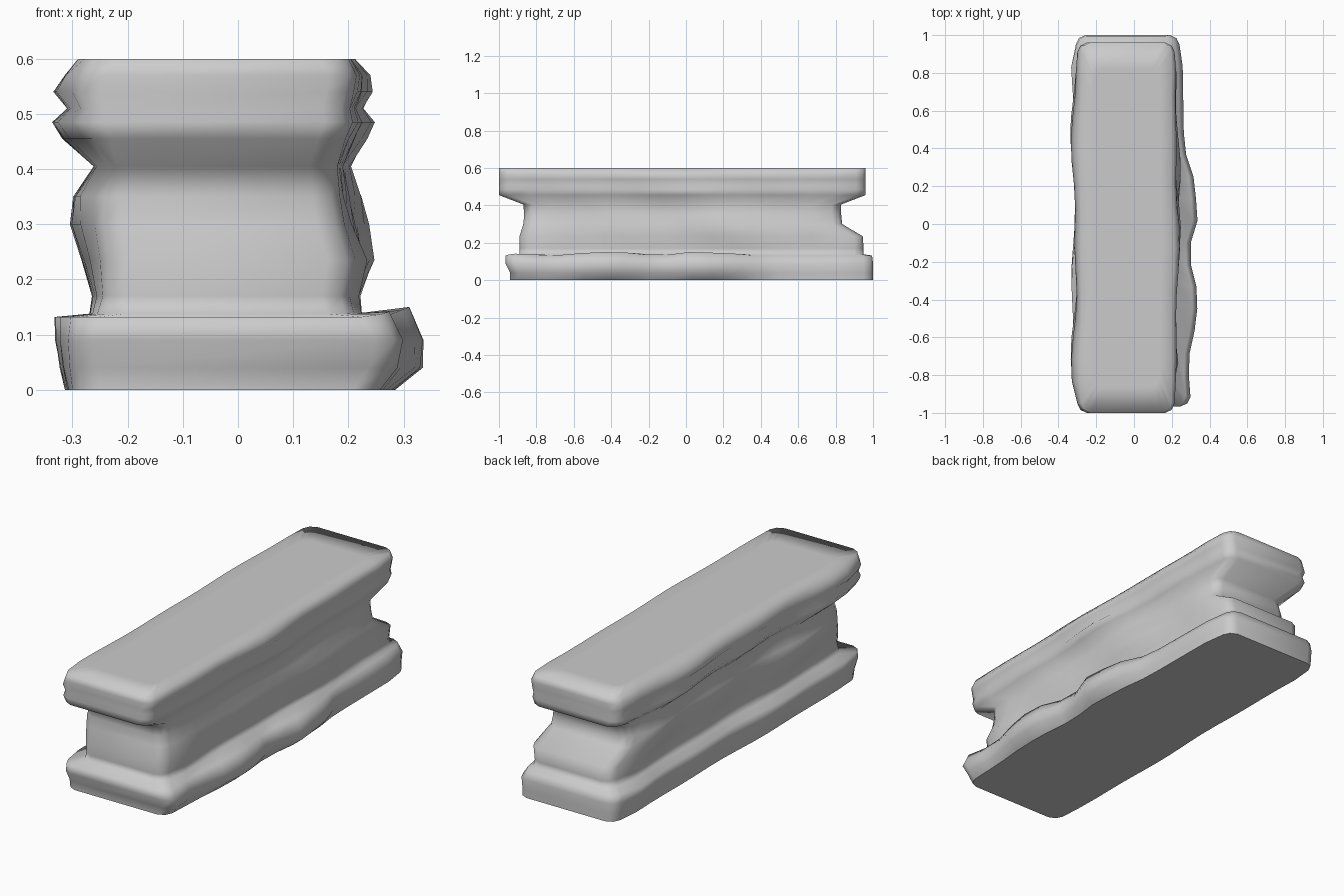
import bpy, bmesh
from math import sin, pi

if "Cube" in bpy.data.objects:
    bpy.data.objects.remove(bpy.data.objects["Cube"])

# Level profile: z, left x, right x, front y, back y, side roughness
LEVELS = [
    (0.00, -0.315, 0.265, -0.94, 1.00, 0.015),
    (0.04, -0.325, 0.285, -0.94, 1.00, 0.02),
    (0.09, -0.333, 0.290, -0.965, 1.00, 0.025),
    (0.132, -0.333, 0.265, -0.965, 0.995, 0.03),
    (0.138, -0.270, 0.225, -0.89, 0.95, 0.015),
    (0.17, -0.265, 0.222, -0.89, 0.95, 0.02),
    (0.235, -0.285, 0.248, -0.89, 0.945, 0.035),
    (0.30, -0.305, 0.238, -0.87, 0.835, 0.045),
    (0.35, -0.300, 0.225, -0.865, 0.83, 0.04),
    (0.405, -0.262, 0.205, -0.87, 0.83, 0.025),
    (0.455, -0.320, 0.235, -1.00, 0.96, 0.04),
    (0.485, -0.338, 0.248, -1.00, 0.96, 0.04),
    (0.51, -0.310, 0.228, -1.00, 0.96, 0.025),
    (0.54, -0.335, 0.245, -1.00, 0.96, 0.035),
    (0.57, -0.315, 0.240, -1.00, 0.96, 0.025),
    (0.60, -0.290, 0.212, -1.00, 0.96, 0.012),
]
# Bulges along the right side of the base: y, extra x
BULGE = [(-1, 0), (-0.92, 0.025), (-0.75, -0.01), (-0.5, 0.045), (-0.35, 0.045),
         (-0.15, -0.005), (0.03, 0.05), (0.25, 0.025), (0.4, -0.025), (1, -0.035)]
N = 16


def bulge(y):
    for (a, p), (b, q) in zip(BULGE, BULGE[1:]):
        if y <= b:
            return p + (q - p) * (y - a) / (b - a)
    return BULGE[-1][1]


def rough(y, phase):
    # 0 = fully out, 1 = fully worn in
    return 0.5 + 0.3 * sin(5 * y + phase) + 0.2 * sin(11 * y + 2.3 * phase)


def side(level, x, inward, phase, is_base):
    z, _, _, y0, y1, amp = level
    pts = []
    for i in range(N + 1):
        t = i / N
        y = y0 + 0.05 + (y1 - y0 - 0.10) * t
        w = rough(y, phase)
        if i in (0, N):
            w = 1
        px, pz = x + inward * amp * w, z
        if is_base:
            px = x + bulge(y) * (0.4 if z == 0 else 1)
            if i in (0, N):
                px -= 0.015
            if 0.1 < z < 0.135:
                pz += 0.4 * max(0, bulge(y))
        pts.append((px, y, pz))
    return pts


def ring(level):
    z, x0, x1, y0, y1, amp = level
    base = z < 0.135
    right = side(level, x1, -1, 2 + 6 * z, base)
    left = side(level, x0, 1, 5 * z, False)
    c = 0.05
    front = [(left[0][0] + c, y0, z), (right[0][0] - c, y0, z)]
    back = [(right[-1][0] - c, y1, z), (left[-1][0] + c, y1, z)]

    # softened chamfer point at each corner
    def mid(a, b, ox, oy):
        return ((a[0] + b[0]) / 2 + ox, (a[1] + b[1]) / 2 + oy, (a[2] + b[2]) / 2)
    k = 0.009
    return (front + [mid(front[1], right[0], k, -k)] + right
            + [mid(right[-1], back[0], k, k)] + back
            + [mid(back[1], left[-1], -k, k)] + left[::-1]
            + [mid(left[0], front[0], -k, -k)])


# Stone block: base slab, worn waist and top slab as one lofted skin
bm = bmesh.new()
rings = [[bm.verts.new(p) for p in ring(l)] for l in LEVELS]
# inner ring softens the shading of the top edge
top = LEVELS[-1]
cx, cy = (top[1] + top[2]) / 2, (top[3] + top[4]) / 2
rings.append([bm.verts.new((cx + (v.co.x - cx) * 0.72, cy + (v.co.y - cy) * 0.86, v.co.z))
              for v in rings[-1]])
for lo, hi in zip(rings, rings[1:]):
    n = len(lo)
    for i in range(n):
        j = (i + 1) % n
        bm.faces.new((lo[i], lo[j], hi[j], hi[i]))
bm.faces.new(rings[-1])
bottom = bm.faces.new(rings[0][::-1])
for f in bm.faces:
    f.smooth = True
bottom.smooth = False
for e in bottom.edges:
    e.smooth = False
mesh = bpy.data.meshes.new("stone_block")
bm.to_mesh(mesh)
bm.free()
block = bpy.data.objects.new("stone_block", mesh)
bpy.context.collection.objects.link(block)
